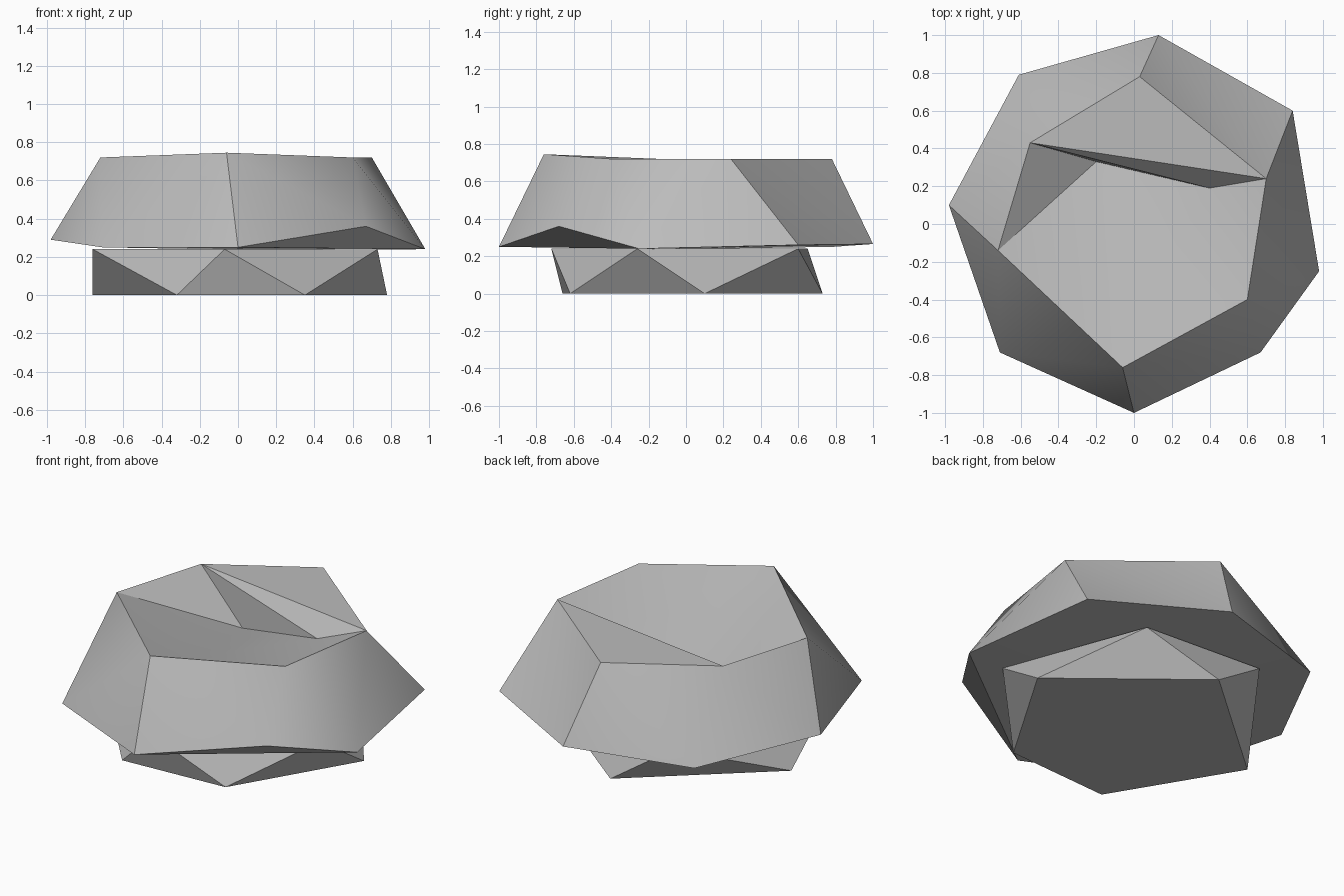
import bpy
import bmesh
import math
from mathutils import Vector

default = bpy.data.objects.get("Cube")
if default:
    bpy.data.objects.remove(default, do_unlink=True)

# One plain grey for the whole piece
stone = bpy.data.materials.new("stone_grey")
stone.use_nodes = True
grey = (0.5, 0.5, 0.5, 1.0)
stone.diffuse_color = grey
stone.node_tree.nodes["Principled BSDF"].inputs["Base Color"].default_value = grey


def build_part(name, points, faces, crease=math.radians(30)):
    """Make a closed faceted solid; edges flatter than the crease angle are smooth."""
    bm = bmesh.new()
    verts = {key: bm.verts.new(Vector(co)) for key, co in points.items()}
    for face in faces:
        bm.faces.new([verts[key] for key in face])
    bmesh.ops.recalc_face_normals(bm, faces=bm.faces)
    for face in bm.faces:
        face.smooth = True
    for edge in bm.edges:
        edge.smooth = edge.calc_face_angle(math.pi) < crease
    mesh = bpy.data.meshes.new(name)
    bm.to_mesh(mesh)
    bm.free()
    mesh.materials.append(stone)
    part = bpy.data.objects.new(name, mesh)
    bpy.context.collection.objects.link(part)
    return part


# Bowl: capitals are the wide lower rim, small letters the upper rim
bowl_points = {
    "A": (-0.98, 0.10, 0.29), "B": (-0.71, -0.68, 0.25),
    "C": (0, -1, 0.25), "D": (0.67, -0.68, 0.36),
    "E": (0.98, -0.25, 0.24), "F": (0.84, 0.6, 0.26),
    "G": (0.13, 1, 0.265), "H": (-0.61, 0.79, 0.25),
    "a": (-0.72, -0.14, 0.72), "b": (-0.06, -0.76, 0.745),
    "c": (0.6, -0.4, 0.72), "d": (0.7, 0.24, 0.72),
    "e": (0.03, 0.78, 0.72), "f": (-0.55, 0.43, 0.72),
    # hollow and underside centre
    "g": (0.4, 0.19, 0.61), "h": (0.04, -0.42, 0.64),
    "k": (-0.2, 0.33, 0.46), "m": (0, 0, 0.238),
}
outer_faces = "aAB aBb bBC bCD bDc cDE cEd dEF dFG dGe eGH eHf fHA fAa".split()
hollow_faces = "edf fdg dcg cgh cbh bah akh afk fgk ghk".split()
under_ring = "ABCEFGH"
under_faces = ["CDE"] + [
    "m" + here + after
    for here, after in zip(under_ring, under_ring[1:] + under_ring[:1])
]
build_part("bowl", bowl_points, outer_faces + hollow_faces + under_faces)

# Foot: two twisted pentagons joined by alternating triangles
foot_low = [(0.78, 0.1), (0, 0.73), (-0.76, 0.07), (-0.32, -0.66), (0.35, -0.62)]
foot_high = [(0.41, 0.6), (-0.36, 0.65), (-0.76, -0.22), (-0.07, -0.72), (0.73, -0.26)]
foot_points = {}
foot_faces = [[], []]
sides = len(foot_low)
for i in range(sides):
    after = (i + 1) % sides
    foot_points["low", i] = (*foot_low[i], 0)
    foot_points["high", i] = (*foot_high[i], 0.24)
    foot_faces[0].append(("low", i))
    foot_faces[1].append(("high", i))
    foot_faces.append([("low", i), ("low", after), ("high", i)])
    foot_faces.append([("high", i), ("low", after), ("high", after)])
build_part("foot", foot_points, foot_faces)
